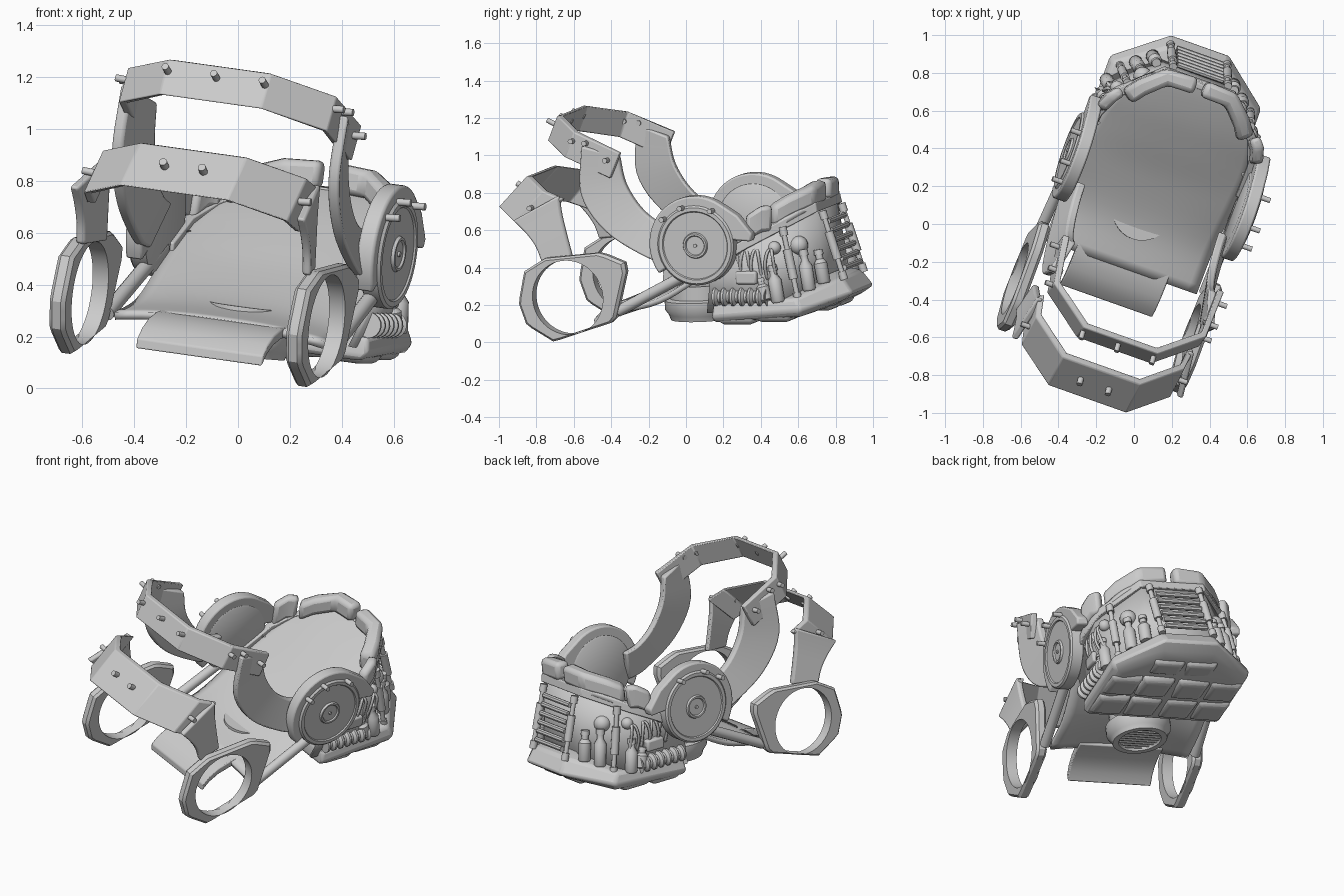
import bpy, bmesh, math
from mathutils import Vector, Matrix

if "Cube" in bpy.data.objects:
    bpy.data.objects.remove(bpy.data.objects["Cube"])

# the whole craft is yawed and banked: build level, then place with one matrix
M = (Matrix.Translation((0.135, 0.22, 0.585)) @ Matrix.Rotation(math.radians(-19.5), 4, 'Z')
     @ Matrix.Rotation(math.radians(7.5), 4, 'Y'))


def finish(name, bm, mirror=False, bevel=0, angle=35, solid=0):
    bmesh.ops.recalc_face_normals(bm, faces=bm.faces[:])
    me = bpy.data.meshes.new(name)
    bm.to_mesh(me)
    bm.free()
    for p in me.polygons:
        p.use_smooth = True
    me.set_sharp_from_angle(angle=math.radians(angle))
    ob = bpy.data.objects.new(name, me)
    bpy.context.collection.objects.link(ob)
    ob.matrix_world = M
    if mirror:
        ob.modifiers.new("mirror", 'MIRROR').use_mirror_merge = False
    if solid:
        m = ob.modifiers.new("solid", 'SOLIDIFY')
        m.thickness, m.offset = solid, 0
    if bevel:
        m = ob.modifiers.new("bevel", 'BEVEL')
        m.width, m.segments, m.limit_method = bevel, 2, 'ANGLE'
    return ob


def loft(name, rings, ring_closed=True, loop=False, caps=True, **kw):
    bm = bmesh.new()
    R = [[bm.verts.new(p) for p in r] for r in rings]
    n = len(R[0])
    for i in range(len(R) if loop else len(R) - 1):
        a, b = R[i], R[(i + 1) % len(R)]
        for j in range(n if ring_closed else n - 1):
            k = (j + 1) % n
            bm.faces.new((a[j], a[k], b[k], b[j]))
    if caps and ring_closed and not loop:
        bm.faces.new(R[0])
        bm.faces.new(R[-1])
    return finish(name, bm, **kw)


def lathe(name, p0, p1, profile, n=24, **kw):
    # profile: (distance along axis 0..1, radius)
    p0, p1 = Vector(p0), Vector(p1)
    q = (p1 - p0).to_track_quat('Z', 'Y')
    ring = lambda t, r: [p0.lerp(p1, t) + q @ Vector((r * math.cos(a), r * math.sin(a), 0))
                         for a in (2 * math.pi * i / n for i in range(n))]
    return loft(name, [ring(t, r) for t, r in profile], **kw)


def rod(name, p0, p1, r, n=12, **kw):
    return lathe(name, p0, p1, [(0, r), (1, r)], n, **kw)


def smooth(pts, k=5):
    # Catmull-Rom through the points
    P = [Vector(p) for p in pts]
    P = [2 * P[0] - P[1]] + P + [2 * P[-1] - P[-2]]
    out = []
    for a, b, c, d in zip(P, P[1:], P[2:], P[3:]):
        for i in range(k):
            t = i / k
            out.append(0.5 * (2 * b + (c - a) * t + (2 * a - 5 * b + 4 * c - d) * t * t
                              + (3 * b - a - 3 * c + d) * t ** 3))
    return out + [P[-2]]


def both(half):
    return [(-x, y, z) for x, y, z in half] + [(x, y, z) for x, y, z in reversed(half)]


def beam(name, path, drop, thick, cy, **kw):
    # slab following a path, thickened towards the middle of the craft
    rings = []
    for p in map(Vector, path):
        ins = (Vector((0, cy, 0)) - Vector((p.x, p.y, 0))).normalized() * thick
        d = Vector(drop)
        rings.append([p, p + d, p + d + ins, p + ins])
    return loft(name, rings, **kw)


def leg(name, outer, inner, u, du, t):
    # curved plate whose front edge splays outwards
    o, i = smooth([(0, *p) for p in outer]), smooth([(0, *p) for p in inner])
    rings = [[(u + du - t, a.y, a.z), (u + du, a.y, a.z), (u - du, b.y, b.z), (u - du - t, b.y, b.z)]
             for a, b in zip(o, i)]
    loft(name, rings, mirror=True, bevel=0.01)


# seat shell: a gently crowned ramp up to the back (v, centre height, edge height, half width)
rows = smooth([(-.49, -.335, -.365), (-.25, -.28, -.31), (0, -.155, -.17), (.2, -.025, -.05),
               (.35, .07, .05), (.48, .14, .13), (.57, .18, .18)])
wide = smooth([(.43, 0, 0), (.43, 0, 0), (.44, 0, 0), (.44, 0, 0), (.40, 0, 0), (.31, 0, 0), (.2, 0, 0)])
T = [i / 8 for i in range(-8, 9)]
loft("seat_shell", [[(t * h.x, r.x, r.y + (r.z - r.y) * abs(t) ** 2.5) for t in T]
                    for r, h in zip(rows, wide)], ring_closed=False, solid=0.03)
loft("seat_front_lip", [[(-.26, v, w), (.26, v, w), (.26, v, w - .04), (-.26, v, w - .04)]
                        for v, w in ((-.44, -.318), (-.5, -.325), (-.58, -.35), (-.64, -.385), (-.685, -.43))],
     bevel=0.006)

# rear hull between the base and the belt
low = [(.37, .0, -.38), (.38, .46, -.36), (.17, .62, -.30)]
top = [(.44, .06, -.13), (.41, .34, .04), (.19, .555, .17)]
loft("rear_hull", [both(low), both(top)], ring_closed=False, solid=0.02)

# base with angled back and cushioned underside
loft("base", [both(r) for r in (
    [(.34, .08, -.43), (.34, .5, -.41), (.14, .64, -.37)],
    [(.40, .05, -.43), (.41, .53, -.40), (.16, .70, -.34)],
    [(.43, .04, -.40), (.43, .55, -.36), (.165, .76, -.30)],
    [(.42, .05, -.34), (.41, .52, -.30), (.16, .70, -.22)],
    [(.35, .07, -.33), (.35, .45, -.29), (.14, .62, -.20)])], bevel=0.015, angle=30)
for i, (u, v, s) in enumerate(((.11, .17, .1), (.31, .17, .1), (.11, .38, .1), (.31, .38, .1), (.1, .57, .07))):
    z = -.425 + .03 * max(0, v - .3) / .1 * .6
    loft("base_pad", [[(u + a * k, v + b * s * k / .1, w) for a, b in
                       ((-.097, -.1), (.097, -.1), (.097, .1), (-.097, .1))]
                      for k, w in ((1, z + .03), (1, z), (.75, z - .02))], mirror=True, bevel=0.012)

# downward thruster with a ring and grille
lathe("thruster", (0, -.17, -.27), (0, -.17, -.46),
      [(0, .16), (.4, .16), (.45, .19), (.7, .19), (.85, .17), (1, .16), (1, .125), (.88, .115)], 32)
for i in range(-4, 5):
    h = math.sqrt(.12 ** 2 - (.027 * i) ** 2)
    rod("thruster_bar", (-h, -.17 + .027 * i, -.445), (h, -.17 + .027 * i, -.445), .006, 6)

# belt around the hull and the cushions standing on it
beam("belt", both([(.47, .06, -.08), (.46, .25, .02), (.40, .39, .09), (.20, .58, .19)]),
     (0, .01, -.05), .05, .1, bevel=.006)
beam("back_cushion", [(.025, .59, .29), (.20, .58, .28), (.31, .48, .235), (.37, .40, .19)], (0, 0, -.11), .09, .1,
     mirror=True, bevel=.025)
beam("side_cushion", [(.40, .41, .20), (.44, .36, .20), (.47, .28, .15)], (0, -.01, -.14), .06, .1,
     mirror=True, bevel=.02)

# side wheels: disc, hub and fender with a tail
lathe("side_disc", (.435, 0, 0), (.535, 0, 0),
      [(0, .2), (.1, .215), (.75, .215), (.85, .205), (.85, .185), (.78, .18), (.78, .07),
       (.9, .065), (.9, .055), (.82, .05), (.82, .01), (.9, .01)], 48, mirror=True)
arc = [(math.cos(math.radians(a)), math.sin(math.radians(a))) for a in range(55, 216, 8)]
fender = ([(.31, .02), (.32, .06), (.24, .16)] + [(.265 * c, .265 * s) for c, s in arc]
          + [(.2 * c, .2 * s) for c, s in reversed(arc)] + [(.19, .03)])
loft("disc_fender", [[(u, v, w) for v, w in fender] for u in (.44, .51)], mirror=True, bevel=.01)

# upper and lower hoops with curved legs
beam("upper_hoop", both([(.455, -.43, .49), (.43, -.69, .60), (.21, -.86, .66)]), (0, -.06, -.135), .035, -.4,
     bevel=.006)
leg("upper_hoop_leg", [(-.64, .53), (-.655, .27), (-.525, .07), (-.30, -.07), (-.18, -.1)],
    [(-.45, .47), (-.42, .32), (-.34, .19), (-.24, .11), (-.14, .08)], .445, .025, .045)
beam("lower_hoop", both([(.44, -.78, .24), (.42, -.89, .28), (.22, -1.045, .335)]), (0, -.165, -.165), .035, -.5,
     bevel=.006)
leg("lower_hoop_leg", [(-1.04, .13), (-.97, .06), (-.92, -.01), (-.89, -.09)],
    [(-.79, .26), (-.78, .16), (-.76, .06), (-.73, -.07)], .465, .02, .035)

# stirrup loops: faceted outside, round hole
poly = [(-.86, -.07), (-.54, -.04), (-.39, -.10), (-.476, -.41), (-.83, -.52), (-.98, -.43), (-1.02, -.31), (-.98, -.14)]
C, N = (-.735, -.28), 48


def reach(a):
    # distance from the loop centre to the faceted outline
    d, best = (math.cos(a), math.sin(a)), 1
    for (x0, y0), (x1, y1) in zip(poly, poly[1:] + poly[:1]):
        ex, ey, fx, fy = x1 - x0, y1 - y0, x0 - C[0], y0 - C[1]
        den = d[0] * ey - d[1] * ex
        if abs(den) > 1e-6:
            t, s = (fx * ey - fy * ex) / den, (fx * d[1] - fy * d[0]) / den
            if t > 0 and -.001 <= s <= 1.001:
                best = min(best, t)
    return best


rings = []
for u, k in ((.455, .95), (.47, 1), (.505, 1), (.52, .95), (.52, 0), (.455, 0)):
    rings.append([(u, C[0] + math.cos(a) * r, C[1] + math.sin(a) * r) for a, r in
                  ((a, reach(a) * k if k else .2) for a in (2 * math.pi * i / N for i in range(N)))])
loft("stirrup_loop", rings, loop=True, mirror=True, angle=25)
rod("stirrup_arm", (.47, -.47, -.36), (.46, .05, -.10), .03, mirror=True)

# pegs on hoops, legs and wheels
for u in (-.2, 0, .2):
    rod("hoop_peg", (u, -.85, .60), (u, -.92, .635), .014)
for u in (-.08, .08):
    rod("hoop_peg", (u, -1.09, .24), (u, -1.15, .28), .016)
for v, w, u in ((-.5, .45, .42), (-.70, .55, .39), (-.62, .54, .40), (-.95, .19, .39),
                (-.17, .14, .485), (-.065, .2, .485), (.105, .185, .485)):
    rod("side_peg", (u, v, w), (u + .08, v, w + .005), .014, mirror=True)

# rear radiator slats between struts
for i in range(6):
    t = i / 5
    rod("radiator_slat", (-.13, .70 - .08 * t, -.17 + .25 * t), (.13, .70 - .08 * t, -.17 + .25 * t), .016, 8)
strut = [(0, .022), (.12, .022), (.12, .014), (.3, .014), (.3, .024), (.7, .024), (.7, .014), (.88, .014),
         (.88, .022), (1, .022)]
for p0, p1 in (((.16, .71, -.23), (.155, .60, .14)), ((.37, .52, -.32), (.35, .44, .08))):
    lathe("strut", p0, p1, strut, 12, mirror=True)

# bottles, ribbed tank, box and hoses on the hull sides
bottle = [(0, .03), (.05, .036), (.6, .036), (.72, .02), (.85, .02), (.85, .026), (1, .024)]
for p, h in (((.23, .62, -.24), .18), ((.30, .56, -.27), .22), ((.41, .42, -.32), .2), ((.41, .35, -.31), .12)):
    lathe("bottle", p, (p[0] - .01, p[1] - .03, p[2] + h), bottle, 16, mirror=True)
ribs = [(i / 24, .05 if i % 4 < 2 else .033) for i in range(25)]
lathe("ribbed_tank", (.41, .06, -.29), (.41, .36, -.29), ribs, 16, mirror=True)
loft("side_box", [[(u, .19, -.22), (u, .31, -.22), (u, .31, -.15), (u, .19, -.15)] for u in (.37, .44)],
     mirror=True, bevel=.012)
for v in (.16, .22, .28, .36):
    path = smooth([(.40, v, -.2), (.43, v, -.12), (.43, v + .015, -.05), (.41, v + .03, -.03),
                   (.43, v + .045, -.07), (.40, v + .05, -.2)], 4)
    loft("hose", [[p + Vector((.009 * math.cos(a), .009 * math.sin(a), 0)) for a in
                   (i * math.pi / 3 for i in range(6))] for p in path], mirror=True, angle=80)
for p, r in (((.27, .50, -.03), .05), ((.38, .40, -.03), .035)):
    bm = bmesh.new()
    bmesh.ops.create_uvsphere(bm, u_segments=16, v_segments=10, radius=r, matrix=Matrix.Translation(p))
    finish("pressure_dome", bm, mirror=True, angle=60)
